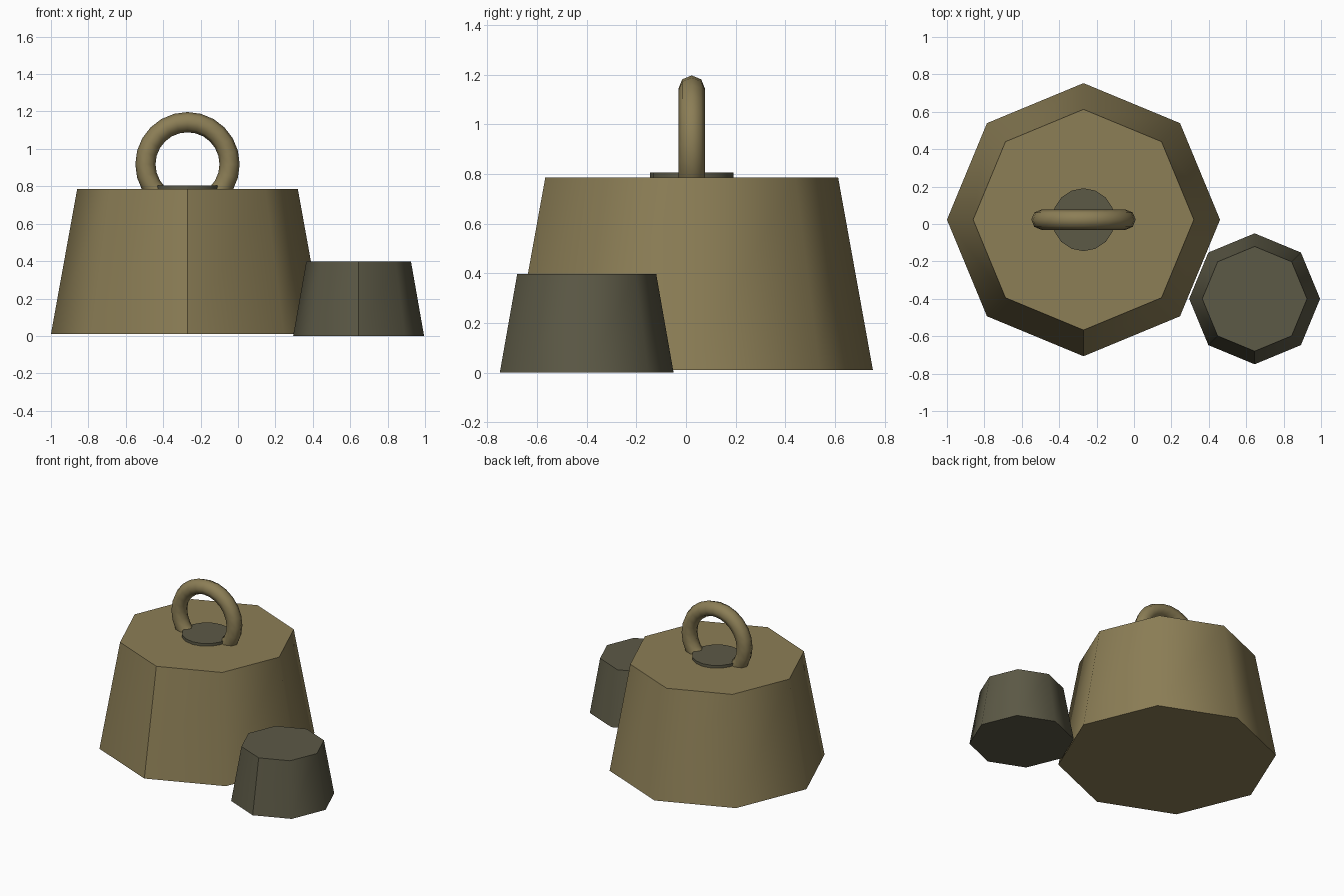
import bpy, bmesh, math

if "Cube" in bpy.data.objects:
    bpy.data.objects.remove(bpy.data.objects["Cube"])


def material(name, rgb):
    m = bpy.data.materials.new(name)
    m.diffuse_color = (*rgb, 1)
    m.use_nodes = True
    m.node_tree.nodes["Principled BSDF"].inputs["Base Color"].default_value = m.diffuse_color
    return m


brass = material("aged brass", (0.262, 0.209, 0.093))
iron = material("dark iron", (0.107, 0.100, 0.061))


def frustum(name, sides, r_bottom, r_top, x, y, z0, z1, mat):
    """Tapered prism with a corner facing the front, smooth sides and one sharp front seam."""
    bm = bmesh.new()
    rings = []
    for r, z in ((r_bottom, z0), (r_top, z1)):
        angles = [math.tau * i / sides - math.pi / 2 for i in range(sides)]
        rings.append([bm.verts.new((r * math.cos(a), r * math.sin(a), z)) for a in angles])
    low, high = rings
    for i in range(sides):
        j = (i + 1) % sides
        bm.faces.new((low[i], low[j], high[j], high[i])).smooth = True
    caps = [bm.faces.new(low[::-1]), bm.faces.new(high)]
    for cap in caps:
        for e in cap.edges:
            e.smooth = False
    bm.edges.get((low[0], high[0])).smooth = False
    mesh = bpy.data.meshes.new(name)
    bm.to_mesh(mesh)
    bm.free()
    mesh.materials.append(mat)
    ob = bpy.data.objects.new(name, mesh)
    ob.location = (x, y, 0)
    bpy.context.collection.objects.link(ob)
    return ob


CX, CY = -0.27, 0.023

# Large and small tapered weights
frustum("large_weight", 8, 0.73, 0.59, CX, CY, 0.01, 0.785, brass)
frustum("small_weight", 8, 0.35, 0.28, 0.645, -0.40, 0.0, 0.397, iron)

# Round plate under the handle
frustum("handle_plate", 16, 0.168, 0.168, CX, CY, 0.76, 0.805, iron)

# Ring handle, partly sunk into the large weight
bpy.ops.mesh.primitive_torus_add(
    major_segments=24, minor_segments=8, major_radius=0.225, minor_radius=0.054,
    location=(CX, CY, 0.918), rotation=(math.pi / 2, 0, 0))
ring = bpy.context.object
ring.name = "ring_handle"
ring.data.materials.append(brass)
bpy.ops.object.shade_smooth()
